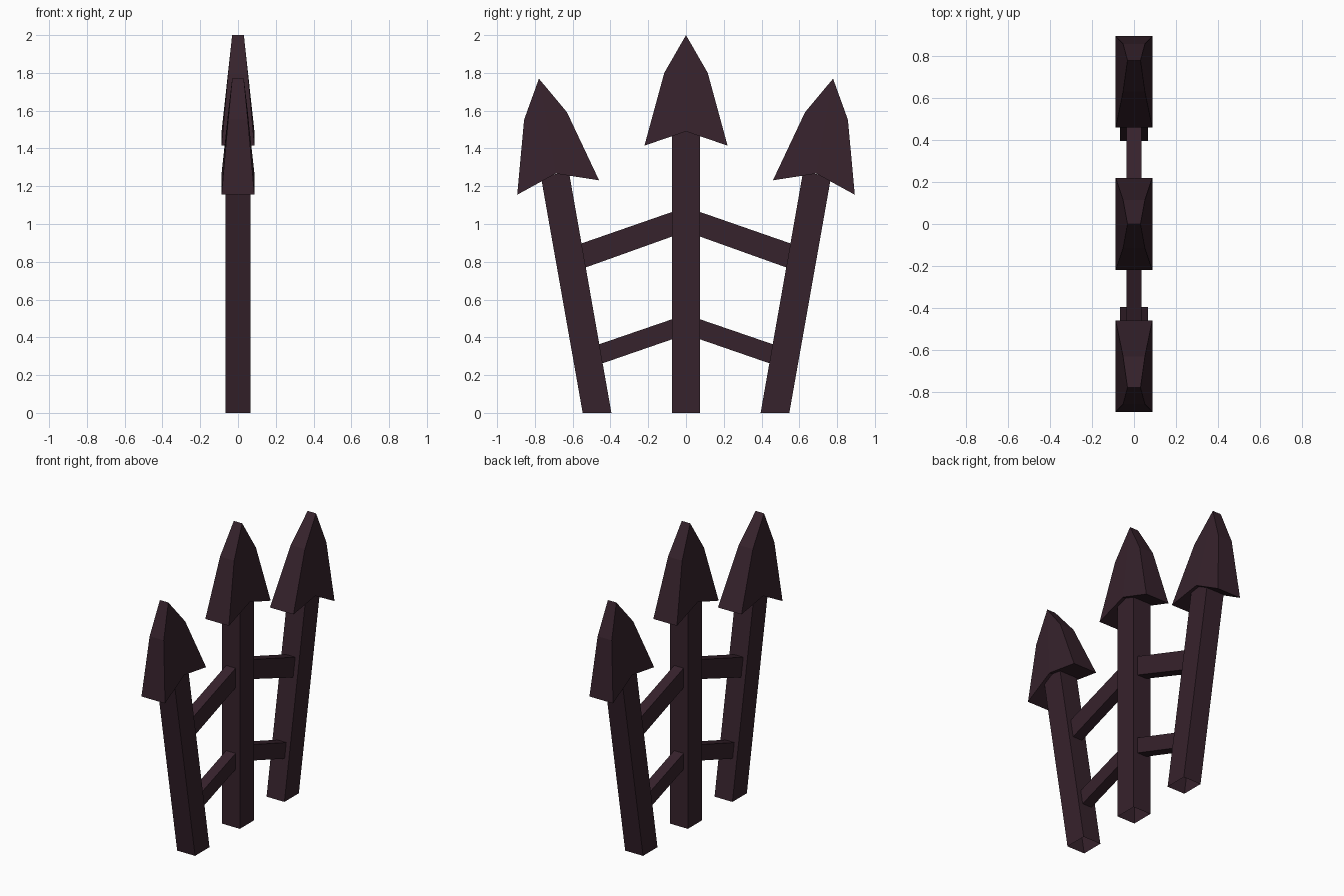
import bpy, bmesh, math

if "Cube" in bpy.data.objects:
    bpy.data.objects.remove(bpy.data.objects["Cube"])

mat = bpy.data.materials.new("dark plum iron")
mat.diffuse_color = (0.037, 0.016, 0.025, 1)
mat.use_nodes = True
mat.node_tree.nodes["Principled BSDF"].inputs["Base Color"].default_value = mat.diffuse_color


def build(name, verts, faces):
    me = bpy.data.meshes.new(name)
    me.from_pydata(verts, [], faces)
    bm = bmesh.new()
    bm.from_mesh(me)
    bmesh.ops.recalc_face_normals(bm, faces=bm.faces[:])
    bm.to_mesh(me)
    bm.free()
    me.materials.append(mat)
    ob = bpy.data.objects.new(name, me)
    bpy.context.collection.objects.link(ob)
    return ob


def bar(name, pts, half, open_edges=()):
    """Extrude a four-point (y, z) outline along x; listed edges stay open."""
    n = len(pts)
    verts = [(s * half, y, z) for s in (1, -1) for y, z in pts]
    faces = [tuple(range(n)), tuple(range(2 * n - 1, n - 1, -1))]
    faces += [(i, i + n, (i + 1) % n + n, (i + 1) % n)
              for i in range(n) if i not in open_edges]
    ob = build(name, verts, faces)
    # open-ended bars: make sure the sides face outward
    bm = bmesh.new()
    bm.from_mesh(ob.data)
    bm.faces.ensure_lookup_table()
    if bm.faces[0].normal.x < 0:
        bmesh.ops.reverse_faces(bm, faces=bm.faces[:])
    bm.to_mesh(ob.data)
    bm.free()


def spearhead(name, y0, z0, tilt):
    """Barbed point, thick at the base and thin at the tip."""
    outline = [(0, 0.51, 0.031), (0.115, 0.31, 0.052), (0.22, -0.075, 0.087),
               (0, 0, 0.087), (-0.22, -0.075, 0.087), (-0.115, 0.31, 0.052)]
    c, s = math.cos(tilt), math.sin(tilt)
    verts = [(sx * h, y0 + y * c + z * s, z0 - y * s + z * c)
             for sx in (1, -1) for y, z, h in outline]
    faces = [(0, 1, 2, 3), (0, 3, 4, 5), (9, 8, 7, 6), (11, 10, 9, 6)]
    faces += [(i, i + 6, (i + 1) % 6 + 6, (i + 1) % 6) for i in range(6)]
    build(name, verts, faces)


# centre post and point
bar("centre_post", [(-0.075, 0), (0.075, 0), (0.075, 1.49), (-0.075, 1.49)], 0.066, (0,))
spearhead("centre_point", 0, 1.49, 0)

# leaning side posts, points and sloping rails, mirrored
for side, label in ((1, "right"), (-1, "left")):
    def m(pts):
        return [(side * y, z) for y, z in pts]
    bar(label + "_post", m([(0.395, 0), (0.547, 0), (0.768, 1.25), (0.62, 1.277)]), 0.066, (0,))
    spearhead(label + "_point", side * 0.69, 1.267, side * math.radians(10))
    bar(label + "_upper_rail", m([(0.07, 0.935), (0.545, 0.765), (0.565, 0.893), (0.07, 1.065)]), 0.035)
    bar(label + "_lower_rail", m([(0.07, 0.391), (0.455, 0.258), (0.475, 0.358), (0.07, 0.497)]), 0.035)
